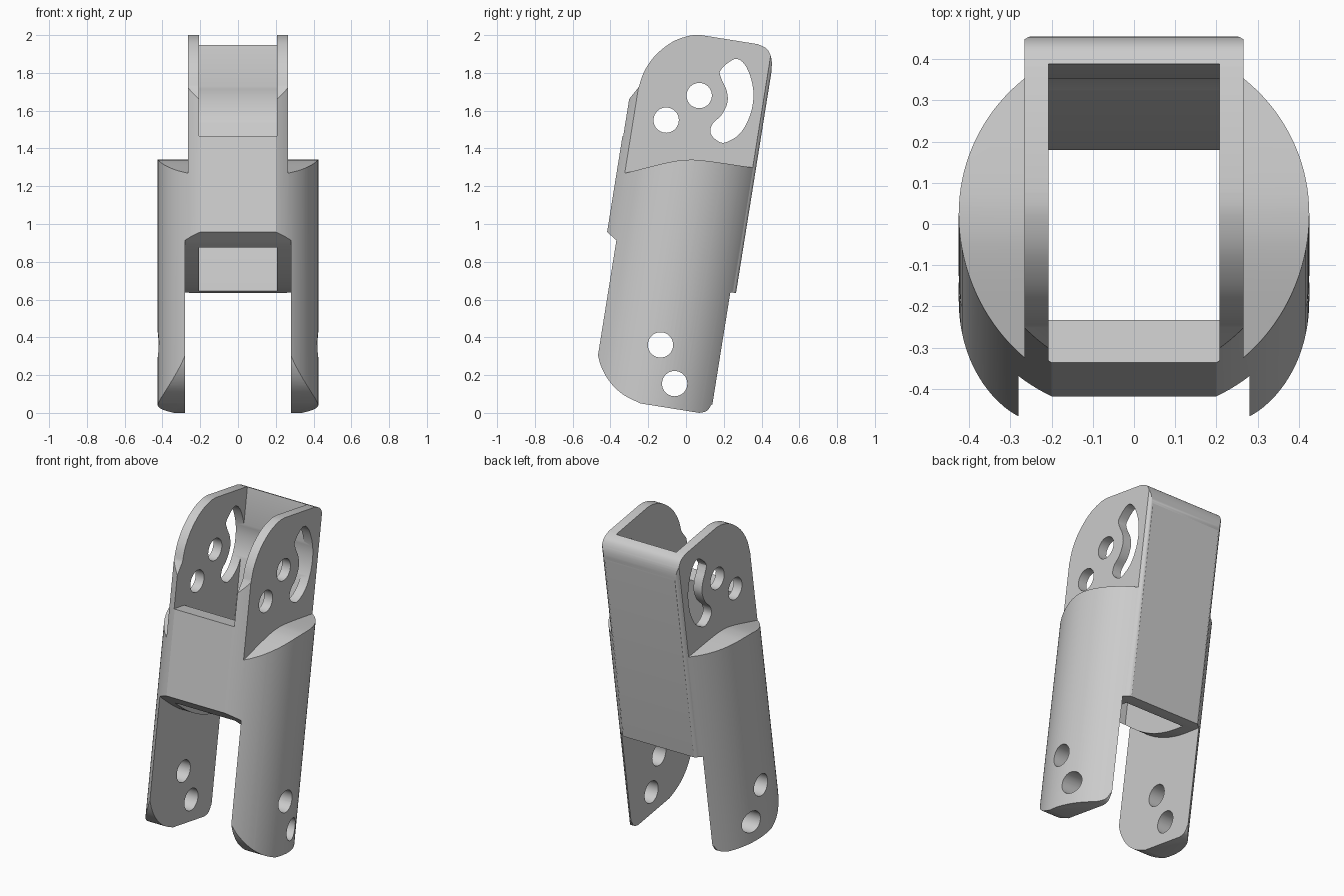
import bpy, bmesh, math
from mathutils import Matrix, Vector

if "Cube" in bpy.data.objects:
    bpy.data.objects.remove(bpy.data.objects["Cube"], do_unlink=True)

TILT = math.radians(9.1)
LEAN = Matrix.Translation((0, 0.017, 1.3)) @ Matrix.Rotation(-TILT, 4, "X")
RADIUS = 0.425
PLATE_X = 0.265      # outer face of the upper plates
GAP_X = 0.28         # inner face of the lower legs
CAVITY_X = 0.207
FRONT, BACK = -0.375, 0.35

grey = bpy.data.materials.new("plain grey")
grey.use_nodes = True
grey.diffuse_color = (0.6, 0.6, 0.6, 1)
grey.node_tree.nodes["Principled BSDF"].inputs["Base Color"].default_value = (0.6, 0.6, 0.6, 1)


def extrude(name, outline, lo, hi, axis="X", matrix=None):
    """Solid made by sweeping an outline along X (outline in y,z) or Z (outline in x,y)."""
    bm = bmesh.new()
    place = (lambda a, b, t: (t, a, b)) if axis == "X" else (lambda a, b, t: (a, b, t))
    ends = [[bm.verts.new(place(a, b, t)) for a, b in outline] for t in (lo, hi)]
    bm.faces.new(ends[0])
    bm.faces.new(ends[1])
    n = len(outline)
    for i in range(n):
        j = (i + 1) % n
        bm.faces.new((ends[0][i], ends[0][j], ends[1][j], ends[1][i]))
    bmesh.ops.recalc_face_normals(bm, faces=bm.faces)
    if matrix:
        bm.transform(matrix)
    mesh = bpy.data.meshes.new(name)
    bm.to_mesh(mesh)
    bm.free()
    obj = bpy.data.objects.new(name, mesh)
    bpy.context.collection.objects.link(obj)
    return obj


def arc(cy, cz, r, start=0, end=360, steps=40):
    closed = end - start == 360
    count = steps if closed else steps + 1
    angles = [math.radians(start + (end - start) * i / steps) for i in range(count)]
    return [(cy + r * math.cos(a), cz + r * math.sin(a)) for a in angles]


def smooth(points, closed=False, steps=5):
    """Catmull-Rom curve through a few points."""
    pts = [Vector(p) for p in points]
    n = len(pts)
    pick = (lambda i: pts[i % n]) if closed else (lambda i: pts[max(0, min(n - 1, i))])
    out = []
    for i in range(n if closed else n - 1):
        a, b, c, d = (pick(i + k) for k in (-1, 0, 1, 2))
        for s in range(steps):
            t = s / steps
            out.append(tuple(0.5 * (2 * b + (c - a) * t + (2 * a - 5 * b + 4 * c - d) * t ** 2
                                    + (3 * b - a - 3 * c + d) * t ** 3)))
    return out if closed else out + [tuple(pts[-1])]


def combine(target, tool, operation):
    mod = target.modifiers.new("combine", "BOOLEAN")
    mod.operation, mod.object, mod.solver = operation, tool, "EXACT"
    graph = bpy.context.evaluated_depsgraph_get()
    mesh = bpy.data.meshes.new_from_object(target.evaluated_get(graph))
    target.modifiers.clear()
    target.data = mesh
    bpy.data.objects.remove(tool, do_unlink=True)


def side(v, z):
    """World y,z of a line parallel to the leaning axis at offset v."""
    return (0.017 + math.tan(TILT) * (z - 1.3) + v / math.cos(TILT), z)


# Leaning round barrel joined to a square back with rounded corners
link = extrude("link_body", arc(0, 0, RADIUS, steps=128), -2, 1, "Z", LEAN)
r = 0.03
back_outline = ([(-PLATE_X, 0), (PLATE_X, 0)]
                + arc(PLATE_X - r, BACK - r, r, 0, 90, 8)
                + arc(r - PLATE_X, BACK - r, r, 90, 180, 8))
combine(link, extrude("square_back", back_outline, -2.1, 1.1, "Z", LEAN), "UNION")

# Side silhouette: rounded leg tips, flat front and back, rounded plate tops
toe = smooth([(-0.47, 0.32), (-0.447, 0.24), (-0.4, 0.16), (-0.33, 0.095), (-0.24, 0.05)])
heel = smooth([(0.07, 0), (0.11, 0.01), (0.135, 0.045)], steps=3)
back_top = smooth([side(BACK, 1.8), (0.453, 1.87), (0.43, 1.925), (0.38, 1.952)])
crown = smooth([(0.08, 2.0), (0.02, 1.997), (-0.07, 1.965), (-0.16, 1.895), (-0.22, 1.81), (-0.25, 1.725)])
outline = ([side(FRONT, 1.655), side(FRONT, 0.32)] + toe + heel
           + [side(BACK, 0.05)] + back_top + crown)
combine(link, extrude("silhouette", outline, -1, 1), "INTERSECT")

# Shoulders: the barrel ends here and only the flat plates carry on upwards
shoulder = smooth([(-0.6, 1.2), (-0.32, 1.27), (-0.1, 1.325), (0.01, 1.34), (0.12, 1.333),
                   (0.345, 1.3), (0.6, 1.265)])
for sign in (-1, 1):
    lo, hi = sorted((sign * PLATE_X, sign))
    combine(link, extrude("shoulder_cut", shoulder + [(0.7, 2.2), (-0.7, 2.2)], lo, hi), "DIFFERENCE")

# Gap between the legs, under a rounded lower edge
under = smooth([(-0.6, 1.12), (-0.415, 0.955), (-0.323, 0.875), (-0.2, 0.78), (-0.08, 0.712),
                (0.05, 0.667), (0.175, 0.645), (0.265, 0.635), (0.5, 0.62)])
combine(link, extrude("leg_gap", under + [(0.5, -0.3), (-0.6, -0.3)], -GAP_X, GAP_X), "DIFFERENCE")

# Cavity through the middle, open at the front above the rim
cavity = [(-0.27, -2), (0.264, -2), (0.264, 1), (-1, 1), (-1, 0.108), (-0.27, 0.108)]
combine(link, extrude("cavity", cavity, -CAVITY_X, CAVITY_X, "X", LEAN), "DIFFERENCE")

# Pin holes in plates and legs
for y, z in ((-0.105, 1.55), (0.07, 1.68), (-0.135, 0.36), (-0.06, 0.155)):
    combine(link, extrude("pin_hole", arc(y, z, 0.067), -1, 1), "DIFFERENCE")

# Curved slot in the plates
slot = smooth([(0.257, 1.873), (0.183, 1.815), (0.188, 1.767), (0.214, 1.71), (0.22, 1.645),
               (0.188, 1.577), (0.14, 1.53), (0.13, 1.48), (0.167, 1.44), (0.21, 1.432),
               (0.283, 1.476), (0.336, 1.566), (0.357, 1.667), (0.347, 1.76), (0.31, 1.846)],
              closed=True, steps=4)
combine(link, extrude("curved_slot", slot, -1, 1), "DIFFERENCE")

link.data.materials.clear()
link.data.materials.append(grey)
for poly in link.data.polygons:
    poly.material_index = 0
bpy.ops.object.select_all(action="DESELECT")
link.select_set(True)
bpy.context.view_layer.objects.active = link
bpy.ops.object.shade_smooth_by_angle(angle=math.radians(25))
